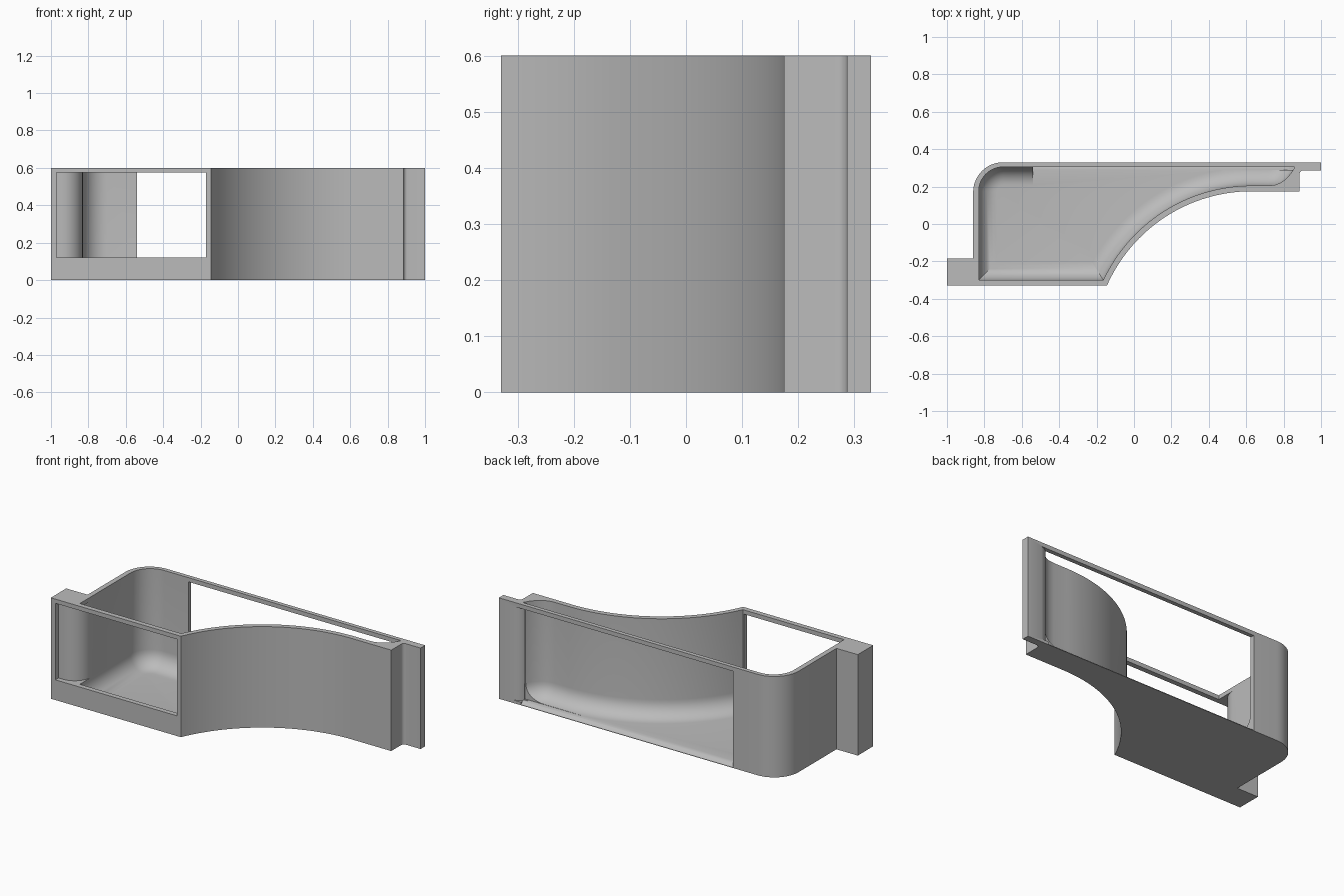
import bpy, bmesh, math
from mathutils import Vector

if "Cube" in bpy.data.objects:
    bpy.data.objects.remove(bpy.data.objects["Cube"])

grey = bpy.data.materials.new("light_grey")
grey.diffuse_color = (0.5, 0.5, 0.5, 1)
grey.use_nodes = True
grey.node_tree.nodes["Principled BSDF"].inputs["Base Color"].default_value = grey.diffuse_color


def arc(cx, cy, r, a0, a1, n):
    """Points on a circular arc, angles in degrees."""
    angles = [math.radians(a0 + (a1 - a0) * i / n) for i in range(n + 1)]
    return [(cx + r * math.cos(a), cy + r * math.sin(a)) for a in angles]


def loft(name, loops):
    """Closed solid through a stack of equally long loops."""
    bm = bmesh.new()
    rings = [[bm.verts.new(p) for p in loop] for loop in loops]
    n = len(rings[0])
    for a, b in zip(rings, rings[1:]):
        for i in range(n):
            j = (i + 1) % n
            bm.faces.new((a[i], a[j], b[j], b[i]))
    bm.faces.new(rings[0][::-1])
    bm.faces.new(rings[-1])
    bmesh.ops.recalc_face_normals(bm, faces=bm.faces)
    mesh = bpy.data.meshes.new(name)
    bm.to_mesh(mesh)
    bm.free()
    obj = bpy.data.objects.new(name, mesh)
    bpy.context.collection.objects.link(obj)
    mesh.materials.append(grey)
    return obj


def prism(name, outline, z0, z1):
    return loft(name, [[(x, y, z) for x, y in outline] for z in (z0, z1)])


def inset(path, d, limit):
    """Shift an open path to its right-hand side, mitred at the corners."""
    pts = [Vector(p) for p in path]
    out = []
    for i, p in enumerate(pts):
        dirs = []
        if i > 0:
            dirs.append((p - pts[i - 1]).normalized())
        if i < len(pts) - 1:
            dirs.append((pts[i + 1] - p).normalized())
        norms = [Vector((t.y, -t.x)) for t in dirs]
        m = sum(norms, Vector((0, 0))).normalized()
        q = p + m * (d / max(m.dot(norms[0]), 0.4))
        out.append((q.x, min(q.y, limit)))
    return out


# Housing: outer outline with concave front sweep and end flanges
R, CX, CY = 0.847, 0.63, -0.672
start = math.degrees(math.atan2(-0.33 - CY, -0.145 - CX))
outer = [(-1, -0.33)] + arc(CX, CY, R, start, 90, 32)
outer += [(0.885, 0.175), (0.885, 0.265)] + arc(0.905, 0.267, 0.02, 170, 90, 4)
outer += [(1, 0.287), (1, 0.33)] + arc(-0.70, 0.17, 0.16, 90, 180, 12)
outer += [(-0.86, -0.185), (-1, -0.185)]
housing = prism("housing", outer, 0, 0.6)

# Cavity: wall path from the narrow tip round to the back wall
RI, FLOOR, FILLET = R + 0.03, 0.022, 0.097
front_angle = 180 - math.degrees(math.asin((-0.30 - CY) / RI))
tip = [(0.86, 0.305), (0.84, 0.272), (0.815, 0.243), (0.785, 0.221), (0.755, 0.209), (0.72, 0.205)]
wall = tip + arc(CX, CY, RI, 90, front_angle, 32)
wall += [(-0.83, -0.30)] + arc(-0.70, 0.175, 0.13, 180, 90, 12) + [(-0.54, 0.305)]
# The wall runs clockwise, so its inner side lies on the right
levels = [(FILLET * (1 - math.sin(a)), FLOOR + FILLET * (1 - math.cos(a)))
          for a in [math.radians(11.25 * k) for k in range(9)]] + [(0, 0.7)]
loops = []
for d, z in levels:
    pts = inset(wall, d, 0.305 if d < 1e-5 else 0.3049)
    pts[-1] = (-0.54, 0.305 - d)
    loops.append([(x, y, z) for x, y in pts + [(-0.539, 0.3051)]])
cavity = loft("cavity_cutter", loops)

# Rear opening with a rounded lower lip
lip = [(0.29, 0.575), (0.29, 0.022), (0.302, 0.021), (0.312, 0.017), (0.322, 0.010),
       (0.331, 0.002), (0.37, 0.002), (0.37, 0.575)]
rear = loft("rear_opening_cutter", [[(x, y, z) for y, z in lip] for x in (-0.54, 0.855)])
rear_end = prism("rear_end_cutter", [(0.83, 0.295), (0.853, 0.295), (0.865, 0.31), (0.88, 0.321),
                                     (0.91, 0.331), (0.91, 0.37), (0.83, 0.37)], 0.018, 0.575)

# Front window with a rounded flare on the left side
window = prism("front_window_cutter",
               [(-0.97, -0.4), (-0.17, -0.4), (-0.17, -0.25), (-0.25, -0.15), (-0.83, -0.15)]
               + arc(-0.94, -0.19, 0.11, 0, -90, 10) + [(-0.97, -0.30)], 0.12, 0.575)

for cutter in (cavity, rear, rear_end, window):
    cutter.hide_render = True
    cutter.hide_viewport = False
    bpy.context.view_layer.objects.active = housing
    mod = housing.modifiers.new(cutter.name, "BOOLEAN")
    mod.operation, mod.solver, mod.object = "DIFFERENCE", "EXACT", cutter
    bpy.ops.object.modifier_apply(modifier=mod.name)
    bpy.data.objects.remove(cutter)

bpy.ops.object.select_all(action="DESELECT")
housing.select_set(True)
bpy.context.view_layer.objects.active = housing
bpy.ops.object.shade_smooth_by_angle(angle=math.radians(30))
